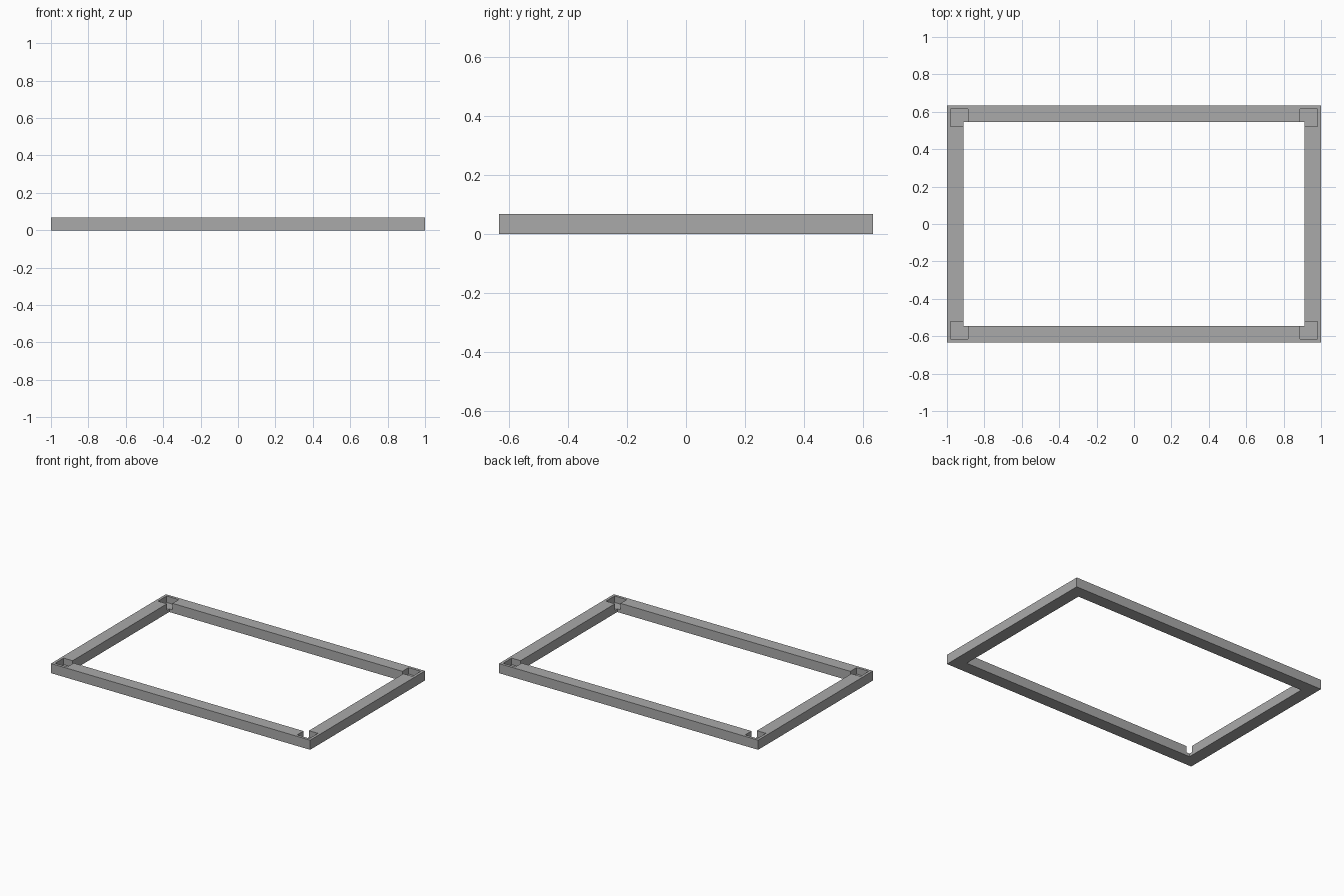
import bpy
from mathutils import Matrix, Vector
import bmesh

if "Cube" in bpy.data.objects:
    bpy.data.objects.remove(bpy.data.objects["Cube"], do_unlink=True)

HALF_X, HALF_Y, HEIGHT = 1.0, 0.633, 0.067
RAIL = 0.088                # rail width
LIP, POCKET = 0.019, 0.094  # outer lip and pocket side
FLOOR = 0.022               # height of pocket floor

grey = bpy.data.materials.new("plain grey")
grey.use_nodes = True
colour = (0.4, 0.4, 0.4, 1)
grey.diffuse_color = colour
grey.node_tree.nodes["Principled BSDF"].inputs["Base Color"].default_value = colour


def boxes(name, spans):
    """One mesh object made of boxes given as (low corner, high corner)."""
    bm = bmesh.new()
    for low, high in spans:
        low, high = Vector(low), Vector(high)
        place = Matrix.Translation((low + high) / 2) @ Matrix.Diagonal((*(high - low), 1))
        bmesh.ops.create_cube(bm, size=1, matrix=place)
    mesh = bpy.data.meshes.new(name)
    bm.to_mesh(mesh)
    bm.free()
    mesh.materials.append(grey)
    obj = bpy.data.objects.new(name, mesh)
    bpy.context.collection.objects.link(obj)
    return obj


def cut(target, cutter):
    """Subtract the cutter for good and remove it."""
    cutter.hide_render = True
    mod = target.modifiers.new("cut", "BOOLEAN")
    mod.operation, mod.solver, mod.object = "DIFFERENCE", "EXACT", cutter
    bpy.context.view_layer.objects.active = target
    bpy.ops.object.modifier_apply(modifier=mod.name)
    bpy.data.objects.remove(cutter, do_unlink=True)


# Rectangular frame
frame = boxes("frame", [((-HALF_X, -HALF_Y, 0), (HALF_X, HALF_Y, HEIGHT))])
ix, iy = HALF_X - RAIL, HALF_Y - RAIL
cut(frame, boxes("opening_cutter", [((-ix, -iy, -1), (ix, iy, 1))]))

# Square pockets sunk into the four corners, open to the inside
pockets = []
for sx in (-1, 1):
    for sy in (-1, 1):
        cx = sx * (HALF_X - LIP - POCKET / 2)
        cy = sy * (HALF_Y - LIP - POCKET / 2)
        h = POCKET / 2
        pockets.append(((cx - h, cy - h, FLOOR), (cx + h, cy + h, 1)))
cut(frame, boxes("pocket_cutter", pockets))
